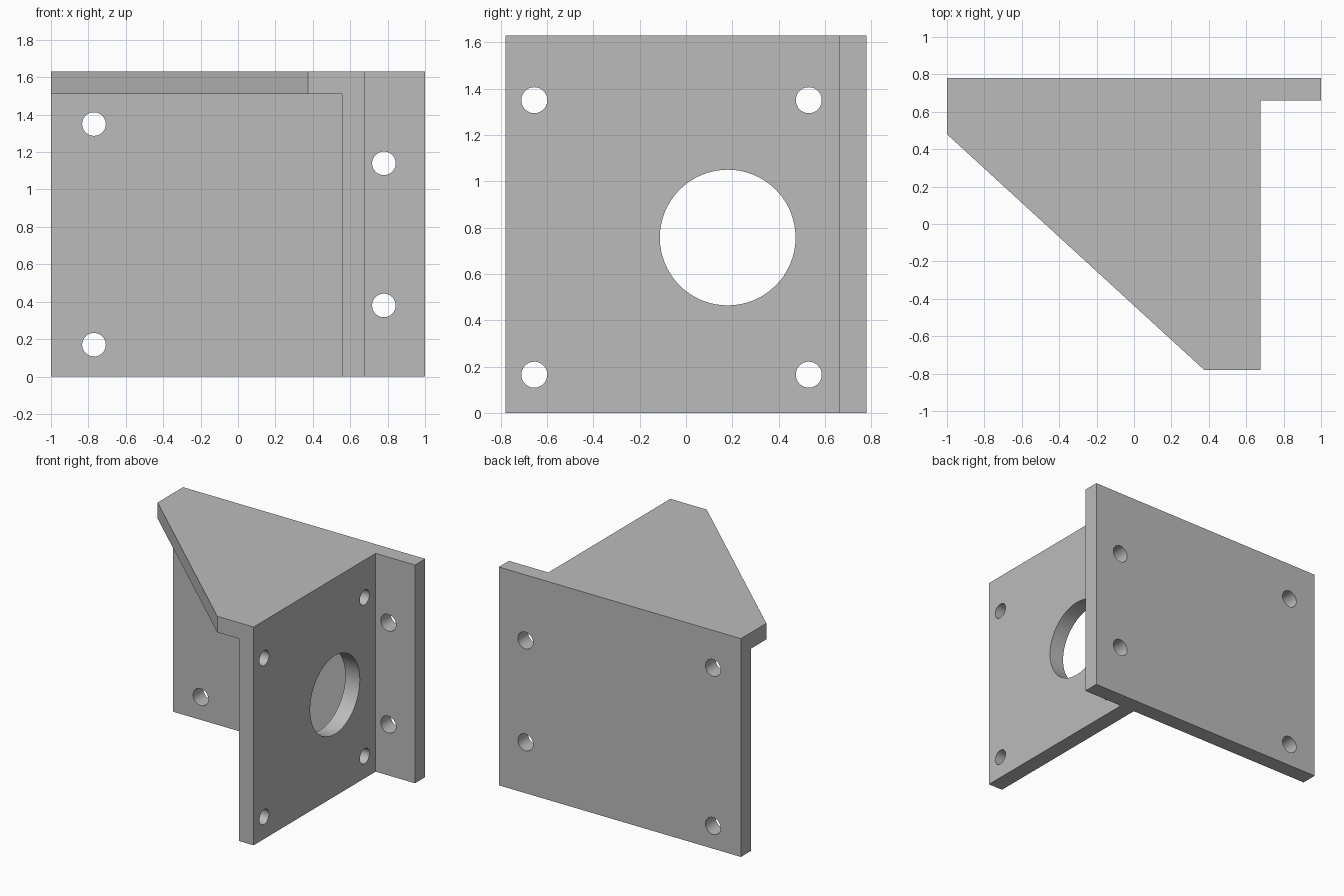
import bpy, bmesh, math
from mathutils import Matrix, Vector

cube = bpy.data.objects.get("Cube")
if cube:
    bpy.data.objects.remove(cube, do_unlink=True)

HEIGHT, WALL = 1.63, 0.12
BACK, FRONT, SIDE = 0.78, -0.78, 0.675

grey = bpy.data.materials.new("plain grey")
grey.use_nodes = True
grey.diffuse_color = (0.5, 0.5, 0.5, 1)
grey.node_tree.nodes["Principled BSDF"].inputs["Base Color"].default_value = grey.diffuse_color


def make_object(name, bm):
    mesh = bpy.data.meshes.new(name)
    bmesh.ops.recalc_face_normals(bm, faces=bm.faces)
    bm.to_mesh(mesh)
    bm.free()
    mesh.materials.append(grey)
    obj = bpy.data.objects.new(name, mesh)
    bpy.context.collection.objects.link(obj)
    return obj


def prism(name, outline, z0, z1):
    bm = bmesh.new()
    face = bm.faces.new([bm.verts.new((x, y, z0)) for x, y in outline])
    side = bmesh.ops.extrude_face_region(bm, geom=[face])["geom"]
    moved = [v for v in side if isinstance(v, bmesh.types.BMVert)]
    bmesh.ops.translate(bm, verts=moved, vec=(0, 0, z1 - z0))
    return make_object(name, bm)


def drill(name, centre, axis, radius):
    bm = bmesh.new()
    turn = Vector((0, 0, 1)).rotation_difference(Vector(axis)).to_matrix().to_4x4()
    bmesh.ops.create_cone(bm, cap_ends=True, segments=64, radius1=radius, radius2=radius,
                          depth=WALL * 2, matrix=Matrix.Translation(centre) @ turn)
    return make_object(name, bm)


# Bracket block, extruded from its plan outline
bracket = prism("motor_bracket", [(-1, BACK), (-1, 0.48), (0.375, FRONT), (SIDE, FRONT),
                                  (SIDE, BACK - WALL), (1, BACK - WALL), (1, BACK)], 0, HEIGHT)

# Hollow that leaves the top gusset, side plate and back plate
x, y = SIDE - WALL, BACK - WALL
cutters = [prism("hollow_cutter", [(-2, -2), (x, -2), (x, y), (-2, y)], -1, HEIGHT - WALL)]

# Fixing holes in the back plate
for x, z in [(-0.77, 0.17), (-0.77, 1.35), (0.78, 0.38), (0.78, 1.14)]:
    cutters.append(drill("back_hole_cutter", (x, BACK - WALL / 2, z), (0, 1, 0), 0.063))

# Shaft opening and four fixing holes in the side plate
mid = SIDE - WALL / 2
cutters.append(drill("shaft_hole_cutter", (mid, 0.18, 0.757), (1, 0, 0), 0.293))
for y in (-0.655, 0.53):
    for z in (0.165, 1.35):
        cutters.append(drill("side_hole_cutter", (mid, y, z), (1, 0, 0), 0.056))

bpy.context.view_layer.objects.active = bracket
bracket.select_set(True)
for cutter in cutters:
    cutter.hide_render = True
    cut = bracket.modifiers.new("cut", "BOOLEAN")
    cut.operation, cut.solver, cut.object = "DIFFERENCE", "EXACT", cutter
    bpy.ops.object.modifier_apply(modifier=cut.name)
    bpy.data.objects.remove(cutter, do_unlink=True)

# Round hole walls stay smooth, plate edges stay sharp
bpy.ops.object.shade_smooth_by_angle(angle=math.radians(30))
